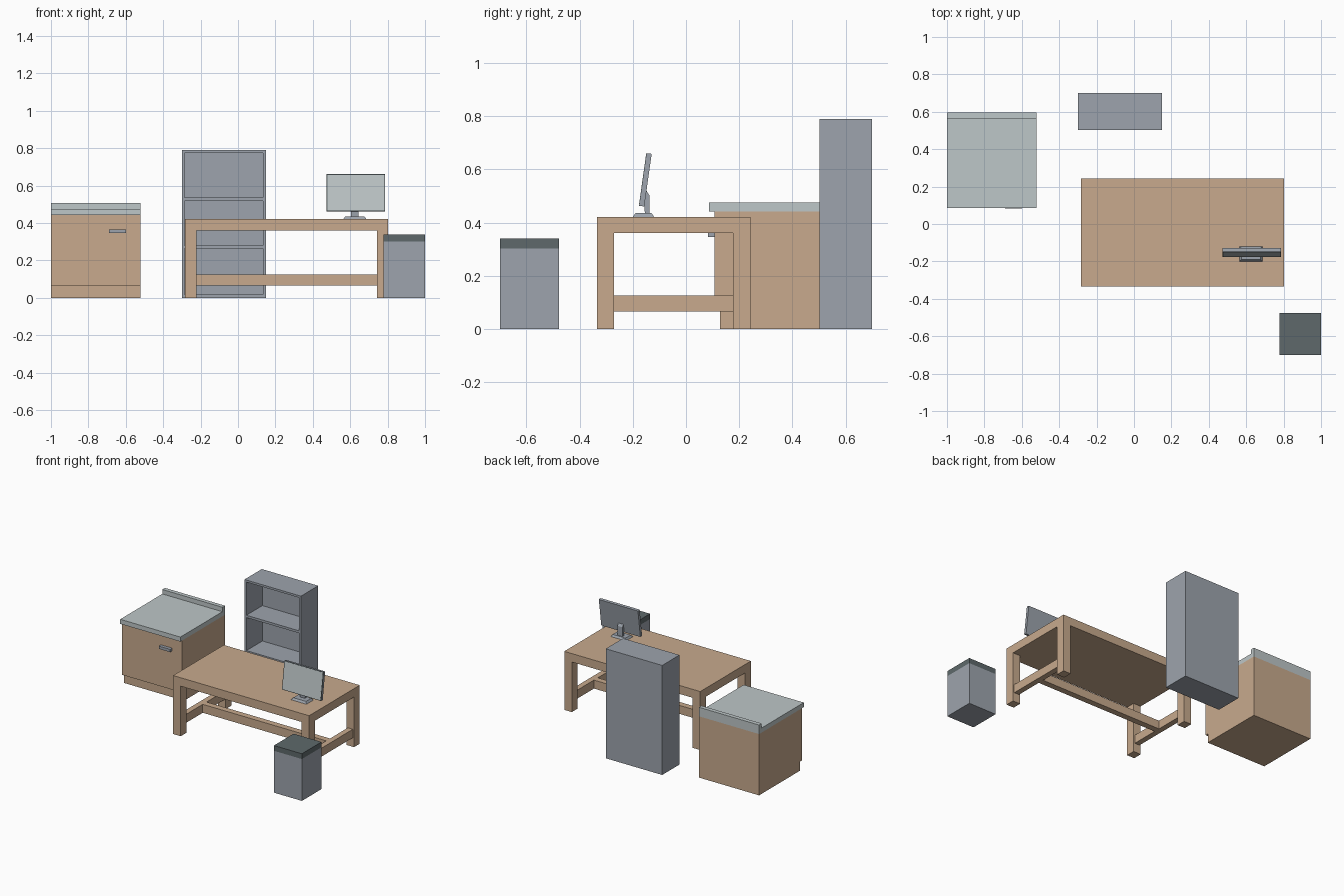
import bpy, bmesh, math
from mathutils import Matrix, Vector

if "Cube" in bpy.data.objects:
    bpy.data.objects.remove(bpy.data.objects["Cube"])


def material(name, srgb):
    m = bpy.data.materials.new(name)
    m.diffuse_color = [((c / 255 + 0.055) / 1.055) ** 2.4 for c in srgb] + [1]
    m.use_nodes = True
    m.node_tree.nodes["Principled BSDF"].inputs["Base Color"].default_value = m.diffuse_color
    return m


WOOD = material("wood", (200, 170, 141))
STEEL = material("grey_metal", (157, 164, 173))
PALE = material("pale_top", (190, 199, 200))
DARK = material("dark_grey", (94, 105, 107))


def finish(name, bm, mat):
    bmesh.ops.recalc_face_normals(bm, faces=bm.faces)
    me = bpy.data.meshes.new(name)
    bm.to_mesh(me)
    bm.free()
    me.materials.append(mat)
    ob = bpy.data.objects.new(name, me)
    bpy.context.collection.objects.link(ob)
    return ob


def box(name, x, y, z, mat, taper=0):
    """Box from min/max ranges; taper pulls the top face inwards."""
    bm = bmesh.new()
    bmesh.ops.create_cube(bm, size=1)
    for v in bm.verts:
        t = taper if v.co.z > 0 else 0
        v.co = [(r[0] + t) if c < 0 else (r[1] - t) for c, r in zip(v.co[:2], (x, y))] + [
            z[0] if v.co.z < 0 else z[1]]
    return finish(name, bm, mat)


def extrude_x(name, profile, x, mat):
    """Closed (y, z) profile extruded along x."""
    bm = bmesh.new()
    f = bm.faces.new([bm.verts.new((x[0], y, z)) for y, z in profile])
    r = bmesh.ops.extrude_face_region(bm, geom=[f])
    for v in r["geom"]:
        if isinstance(v, bmesh.types.BMVert):
            v.co.x = x[1]
    return finish(name, bm, mat)


# Counter cabinet with toe kick, worktop, upstand and handle
CX = (-1, -0.52)
extrude_x("cabinet_body", [(0.128, 0), (0.595, 0), (0.595, 0.442), (0.107, 0.442),
                           (0.107, 0.066), (0.128, 0.066)], CX, WOOD)
extrude_x("cabinet_worktop", [(0.086, 0.442), (0.595, 0.442), (0.595, 0.507), (0.565, 0.507),
                              (0.565, 0.475), (0.086, 0.475)], CX, PALE)
box("cabinet_handle", (-0.69, -0.6), (0.083, 0.108), (0.346, 0.366), STEEL)

# Bookshelf: frame, back and shelves
box("bookshelf_back", (-0.3, 0.15), (0.685, 0.7), (0, 0.79), STEEL)
for side, x in (("left", -0.3), ("right", 0.135)):
    box(f"bookshelf_{side}_side", (x, x + 0.015), (0.503, 0.685), (0, 0.79), STEEL)
for i, (a, b) in enumerate(((0, 0.018), (0.264, 0.281), (0.519, 0.536), (0.775, 0.79))):
    box(f"bookshelf_shelf_{i}", (-0.285, 0.135), (0.503, 0.685), (a, b), STEEL)

# Desk: top, legs and H-shaped stretchers
box("desk_top", (-0.283, 0.802), (-0.335, 0.242), (0.361, 0.422), WOOD)
for sx, x in (("left", (-0.283, -0.223)), ("right", (0.742, 0.802))):
    for sy, y in (("front", (-0.335, -0.27)), ("back", (0.177, 0.242))):
        box(f"desk_{sy}_{sx}_leg", x, y, (0, 0.361), WOOD)
    box(f"desk_{sx}_stretcher", (x[0] + 0.01, x[1] - 0.01), (-0.27, 0.177), (0.065, 0.126), WOOD)
box("desk_long_stretcher", (-0.233, 0.752), (-0.069, -0.025), (0.065, 0.126), WOOD)

# Monitor stand
box("monitor_base", (0.564, 0.686), (-0.2, -0.12), (0.422, 0.436), STEEL, 0.01)
extrude_x("monitor_neck", [(-0.155, 0.436), (-0.138, 0.436), (-0.138, 0.503), (-0.15, 0.522),
                           (-0.157, 0.522)], (0.603, 0.643), STEEL)

# Tilted monitor panel with a thin screen plate
tilt = Matrix.Translation((0.63, -0.152, 0.561)) @ Matrix.Rotation(math.radians(-8), 4, "X")
panel = box("monitor_panel", (-0.156, 0.156), (-0.009, 0.009), (-0.1, 0.1), STEEL)
bezel = box("monitor_bezel", (-0.156, 0.156), (-0.0105, -0.009), (-0.1, 0.1), DARK)
screen = box("monitor_screen", (-0.152, 0.152), (-0.0115, -0.0105), (-0.096, 0.096), PALE)
for ob in (panel, bezel, screen):
    ob.data.transform(tilt)

# Waste bin with dark lid
box("bin_body", (0.777, 1), (-0.7, -0.477), (0, 0.302), STEEL)
box("bin_lid", (0.777, 1), (-0.7, -0.477), (0.302, 0.34), DARK)
